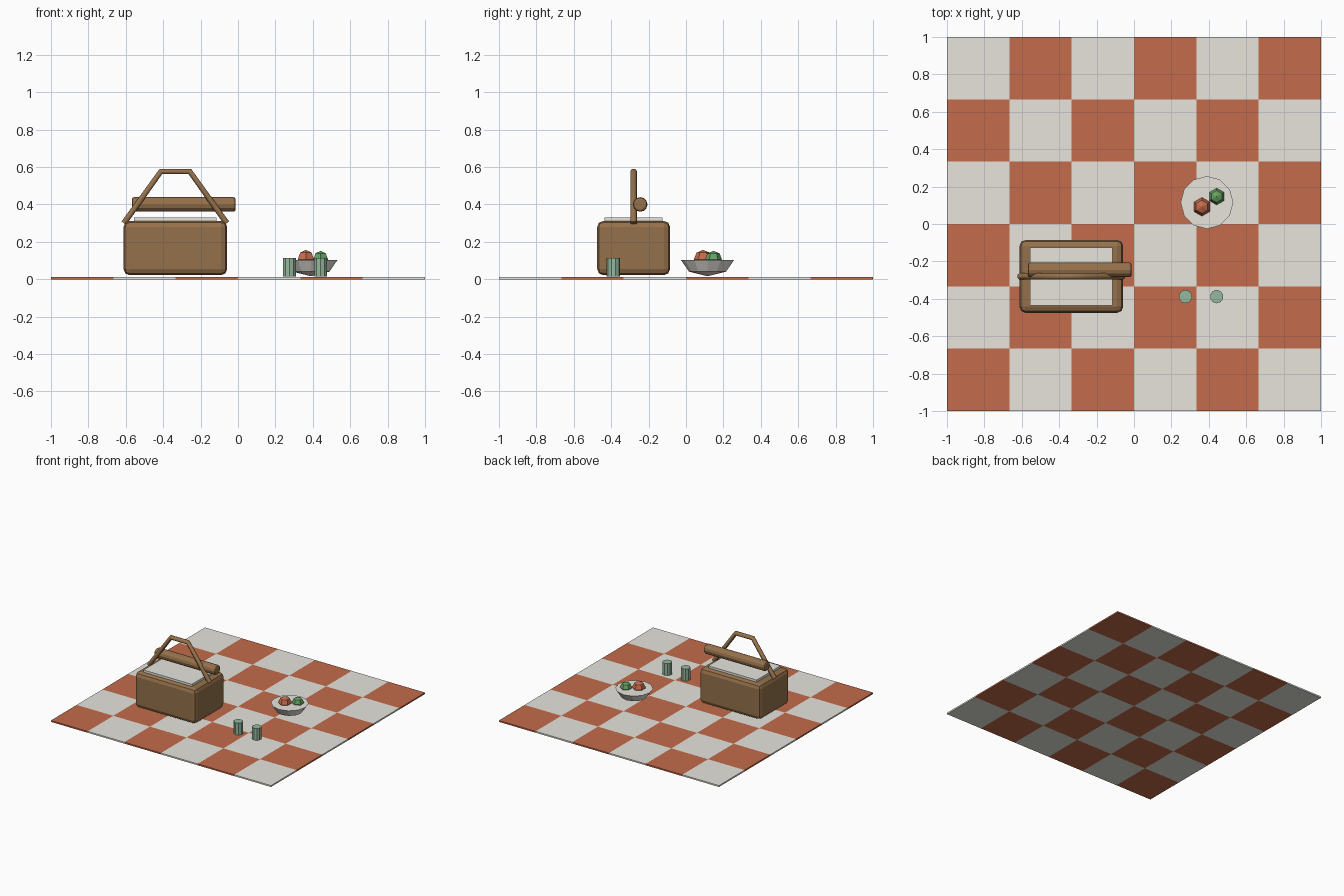
import bpy, bmesh, math
from mathutils import Matrix, Vector

if "Cube" in bpy.data.objects:
    bpy.data.objects.remove(bpy.data.objects["Cube"])


def material(name, rgb):
    m = bpy.data.materials.new(name)
    m.diffuse_color = (*rgb, 1)
    m.use_nodes = True
    m.node_tree.nodes["Principled BSDF"].inputs["Base Color"].default_value = m.diffuse_color
    return m


WHITE = material("cream", (0.80, 0.78, 0.72))
RED = material("terracotta", (0.55, 0.15, 0.07))
BROWN = material("wicker", (0.30, 0.165, 0.07))
SAGE = material("sage", (0.30, 0.48, 0.34))
GREEN = material("leaf_green", (0.13, 0.36, 0.12))


def add(name, bm, *mats):
    mesh = bpy.data.meshes.new(name)
    bmesh.ops.recalc_face_normals(bm, faces=bm.faces)
    bm.to_mesh(mesh)
    bm.free()
    for m in mats:
        mesh.materials.append(m)
    ob = bpy.data.objects.new(name, mesh)
    bpy.context.collection.objects.link(ob)
    return ob


def bevel(ob, width, segments):
    mod = ob.modifiers.new("bevel", 'BEVEL')
    mod.width, mod.segments = width, segments
    mod.limit_method, mod.angle_limit = 'ANGLE', math.radians(50)


def box(name, center, size, mat):
    bm = bmesh.new()
    bmesh.ops.create_cube(bm, size=1, matrix=Matrix.Translation(center) @ Matrix.Diagonal((*size, 1)))
    return add(name, bm, mat)


def cylinder(name, center, r, depth, sides, mat, rot=Matrix()):
    bm = bmesh.new()
    bmesh.ops.create_cone(bm, cap_ends=True, segments=sides, radius1=r, radius2=r,
                          depth=depth, matrix=Matrix.Translation(center) @ rot)
    return add(name, bm, mat)


# checked blanket: 6 x 6 grid given thickness
bm = bmesh.new()
bmesh.ops.create_grid(bm, x_segments=6, y_segments=6, size=1)
for f in bm.faces:
    c = f.calc_center_median()
    f.material_index = (math.floor((c.x + 1) * 3) + math.floor((c.y + 1) * 3)) % 2
ext = bmesh.ops.extrude_face_region(bm, geom=bm.faces[:], use_keep_orig=True)
bmesh.ops.translate(bm, vec=(0, 0, 0.012),
                    verts=[v for v in ext["geom"] if isinstance(v, bmesh.types.BMVert)])
add("blanket", bm, RED, WHITE)

# basket body and cloth lining
cx, cy = -0.335, -0.28
bevel(box("basket_body", (cx, cy, 0.167), (0.555, 0.39, 0.29), BROWN), 0.033, 2)
box("basket_cloth", (cx, cy, 0.315), (0.44, 0.31, 0.03), WHITE)

# bent basket handle
curve = bpy.data.curves.new("basket_handle", 'CURVE')
curve.dimensions = '3D'
curve.bevel_depth, curve.bevel_resolution = 0.018, 1
curve.use_fill_caps = True
path = [(-0.275, 0.30), (-0.077, 0.577), (0.077, 0.577), (0.275, 0.30)]
spline = curve.splines.new('POLY')
spline.points.add(len(path) - 1)
for p, (x, z) in zip(spline.points, path):
    p.co = (cx + x, cy, z, 1)
curve.materials.append(BROWN)
bpy.context.collection.objects.link(bpy.data.objects.new("basket_handle", curve))

# bread loaf lying across the basket
loaf = cylinder("bread_loaf", (-0.29, -0.245, 0.40), 0.039, 0.555, 12, BROWN,
                Matrix.Rotation(math.pi / 2, 4, 'Y'))
bevel(loaf, 0.012, 2)

# bowl: lower half of a low-poly sphere, closed at the rim
bm = bmesh.new()
bmesh.ops.create_uvsphere(bm, u_segments=12, v_segments=4, radius=1)
bmesh.ops.bisect_plane(bm, geom=bm.verts[:] + bm.edges[:] + bm.faces[:], plane_co=(0, 0, 0),
                       plane_no=(0, 0, 1), clear_outer=True)
bmesh.ops.holes_fill(bm, edges=[e for e in bm.edges if e.is_boundary])
bmesh.ops.transform(bm, verts=bm.verts,
                    matrix=Matrix.Translation((0.39, 0.115, 0.102)) @ Matrix.Diagonal((0.141, 0.141, 0.086, 1)))
add("bowl", bm, WHITE)

# fruit
for name, pos, r, mat in (("red_fruit", (0.363, 0.092, 0.107), 0.05, RED),
                          ("green_fruit", (0.442, 0.147, 0.107), 0.045, GREEN)):
    bm = bmesh.new()
    bmesh.ops.create_uvsphere(bm, u_segments=6, v_segments=4, radius=r, matrix=Matrix.Translation(pos))
    add(name, bm, mat)

# cups
for side, x in (("left", 0.275), ("right", 0.442)):
    cylinder(side + "_cup", (x, -0.388, 0.065), 0.036, 0.098, 10, SAGE)
